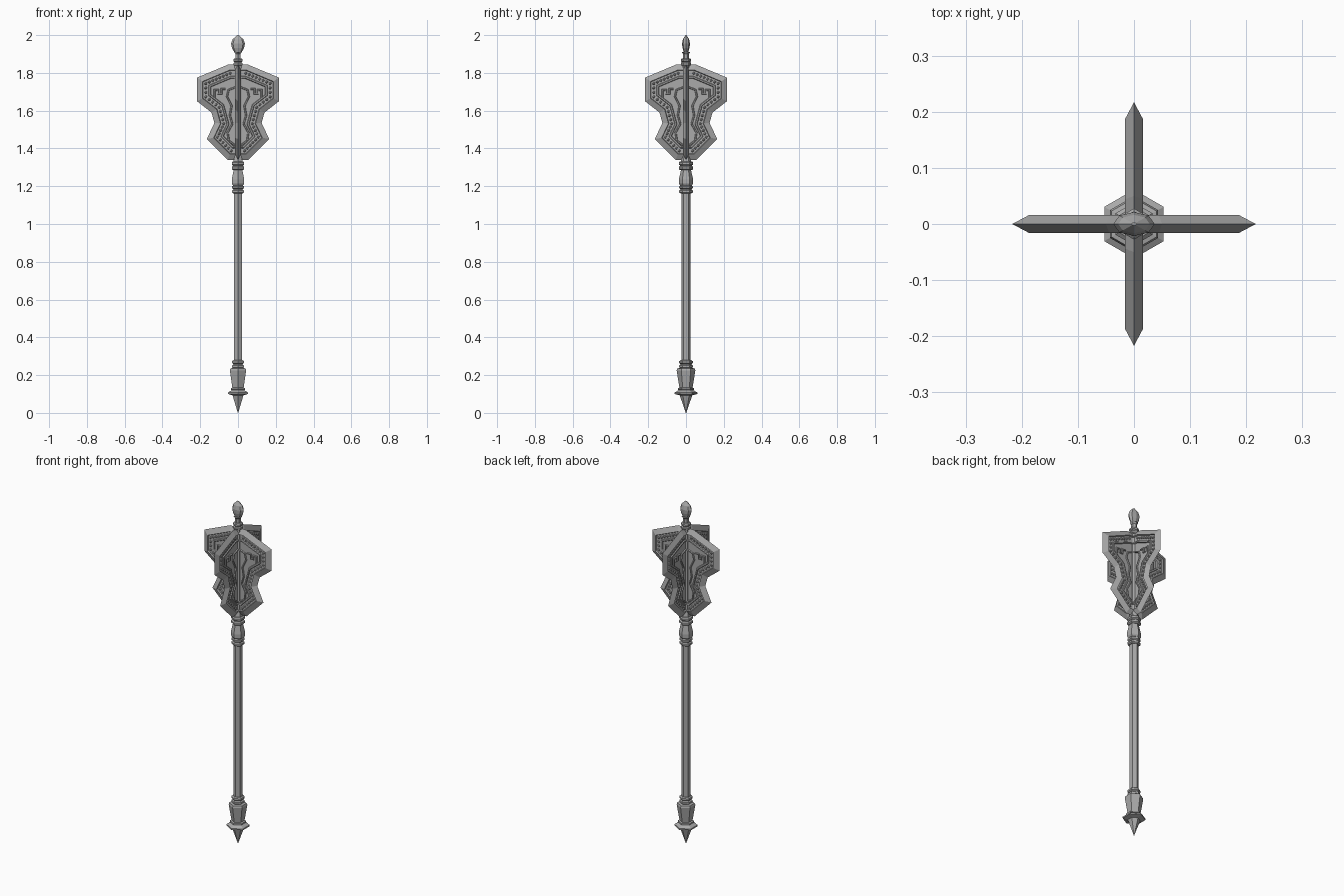
import bpy, bmesh, math
from mathutils import Vector, Matrix

cube = bpy.data.objects.get("Cube")
if cube:
    bpy.data.objects.remove(cube)

steel = bpy.data.materials.new("grey steel")
steel.use_nodes = True
GREY = (0.4, 0.4, 0.4, 1)
steel.diffuse_color = GREY
steel.node_tree.nodes["Principled BSDF"].inputs["Base Color"].default_value = GREY


def finish(name, bm):
    bmesh.ops.recalc_face_normals(bm, faces=bm.faces[:])
    mesh = bpy.data.meshes.new(name)
    bm.to_mesh(mesh)
    bm.free()
    mesh.materials.append(steel)
    obj = bpy.data.objects.new(name, mesh)
    bpy.context.collection.objects.link(obj)
    return obj


def loft(bm, loops):
    rings = [[bm.verts.new(p) for p in loop] for loop in loops]
    for a, b in zip(rings, rings[1:]):
        for i in range(len(a)):
            j = (i + 1) % len(a)
            bm.faces.new((a[i], a[j], b[j], b[i]))
    bm.faces.new(rings[0])
    bm.faces.new(rings[-1])


def lathe(name, profile, sides=6, flat=1.0):
    """Faceted turned part; profile holds (half width across flats, height)."""
    bm = bmesh.new()
    k = 1 / math.cos(math.pi / sides)
    turn = [math.pi / 2 + 2 * math.pi * i / sides for i in range(sides)]
    loft(bm, [[(r * k * math.cos(t), r * k * math.sin(t) * flat, z) for t in turn]
              for r, z in profile])
    return finish(name, bm)


def ring_stack(name, z, count, r, step):
    profile = []
    for i in range(count):
        b = z + i * step
        profile += [(r * 0.8, b), (r, b + step * 0.25), (r, b + step * 0.7), (r * 0.8, b + step * 0.95)]
    lathe(name, profile)


# Handle
lathe("bottom_spike", [(0.001, 0), (0.028, 0.09), (0.028, 0.1)])
lathe("pommel_collar", [(0.028, 0.093), (0.053, 0.1), (0.053, 0.108), (0.03, 0.122)])
ring_stack("pommel_ring", 0.118, 1, 0.037, 0.018)
lathe("pommel", [(0.03, 0.133), (0.043, 0.225), (0.04, 0.235), (0.026, 0.238)])
ring_stack("lower_shaft_rings", 0.236, 2, 0.031, 0.022)
lathe("shaft", [(0.021, 0.27), (0.021, 1.18)])
ring_stack("upper_shaft_rings", 1.162, 2, 0.031, 0.022)
lathe("head_socket", [(0.027, 1.204), (0.033, 1.215), (0.033, 1.235), (0.022, 1.29)])
ring_stack("head_rings", 1.285, 2, 0.033, 0.024)
lathe("head_core", [(0.024, 1.33), (0.018, 1.36), (0.018, 1.84)])

# Finial
ring_stack("finial_rings", 1.838, 2, 0.024, 0.02)
lathe("finial_neck", [(0.013, 1.87), (0.013, 1.9), (0.02, 1.91)])
lathe("finial", [(0.016, 1.905), (0.03, 1.933), (0.034, 1.955), (0.026, 1.978), (0.004, 2)],
      sides=8, flat=0.58)

# Blade outline, right half from top to bottom, then mirrored
half = [(0.05, 1.845), (0.217, 1.775), (0.217, 1.65), (0.14, 1.59),
        (0.125, 1.535), (0.165, 1.45), (0.055, 1.34)]
outline = [Vector(p) for p in half] + [Vector((-x, z)) for x, z in reversed(half)]


def inset(points, d):
    result = []
    for i, p in enumerate(points):
        a = (p - points[i - 1]).normalized()
        b = (points[(i + 1) % len(points)] - p).normalized()
        na, nb = Vector((a.y, -a.x)), Vector((b.y, -b.x))
        result.append(p + (na + nb) * d / (1 + na.dot(nb)))
    return result


def add_strip(bm, path, width, low, high):
    """Raised moulding with a chamfered top along an open path."""
    pts = [Vector(p) for p in path]
    sections = []
    for i, p in enumerate(pts):
        a = (p - pts[i - 1]).normalized() if i else (pts[1] - p).normalized()
        b = (pts[i + 1] - p).normalized() if i + 1 < len(pts) else a
        na, nb = Vector((a.y, -a.x)), Vector((b.y, -b.x))
        n = (na + nb) / (1 + na.dot(nb)) * width / 2
        sections.append([(q.x, h, q.y) for q, h in
                         ((p - n, low), (p - n * 0.5, high), (p + n * 0.5, high), (p + n, low))])
    loft(bm, sections)


scroll = [(0.012, 1.725), (0.05, 1.71), (0.058, 1.675), (0.034, 1.625), (0.043, 1.575),
          (0.03, 1.53), (0.055, 1.485), (0.048, 1.44), (0.012, 1.415)]
battlement = [(0.125, 1.67), (0.125, 1.71), (0.105, 1.71), (0.105, 1.69),
              (0.088, 1.69), (0.088, 1.715), (0.065, 1.715)]
# (inset distance, half thickness) from the sharp rim to the sunken panel
steps = [(0.03, 0.016), (0.033, 0.009), (0.061, 0.009), (0.064, 0.014),
         (0.071, 0.014), (0.074, 0.007)]

for direction, angle in (("side", 0), ("front_back", math.pi / 2)):
    turn = Matrix.Rotation(angle, 3, 'Z')

    # Stepped plate forming two opposite blades
    bm = bmesh.new()
    levels = [(d, -h) for d, h in reversed(steps)] + [(0, 0)] + steps
    loft(bm, [[(p.x, h, p.y) for p in inset(outline, d)] for d, h in levels])
    bmesh.ops.rotate(bm, verts=bm.verts[:], matrix=turn)
    finish(direction + "_blades", bm)

    # Scrolls and stepped ornament on the panels
    bm = bmesh.new()
    for sx in (1, -1):
        for sy in (1, -1):
            for path in (scroll, battlement):
                add_strip(bm, [(x * sx, z) for x, z in path], 0.011, 0.005 * sy, 0.013 * sy)
    bmesh.ops.rotate(bm, verts=bm.verts[:], matrix=turn)
    finish(direction + "_ornament", bm)

    # Row of studs in the channel
    bm = bmesh.new()
    track = inset(outline, 0.047)
    for i, p in enumerate(track):
        q = track[(i + 1) % len(track)]
        count = max(1, round((q - p).length / 0.021))
        for k in range(count):
            s = p.lerp(q, k / count)
            if abs(s.x) > 0.028:
                for y in (0.009, -0.009):
                    bmesh.ops.create_icosphere(bm, subdivisions=1, radius=0.008,
                                               matrix=Matrix.Translation((s.x, y, s.y)))
    bmesh.ops.rotate(bm, verts=bm.verts[:], matrix=turn)
    finish(direction + "_studs", bm)
